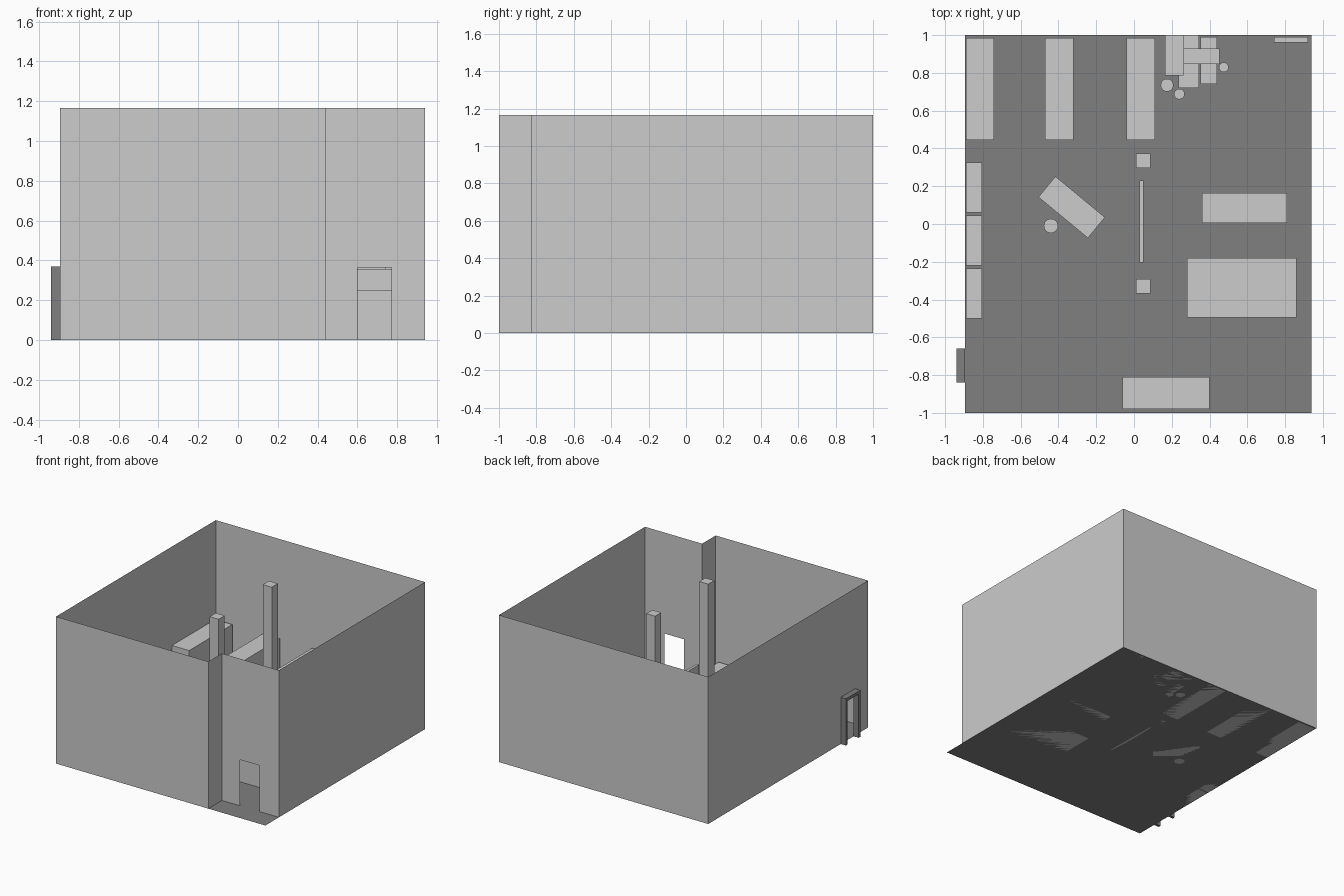
import bpy, bmesh, math
from mathutils import Matrix

cube = bpy.data.objects.get("Cube")
if cube:
    bpy.data.objects.remove(cube, do_unlink=True)


def material(name, value):
    m = bpy.data.materials.new(name)
    m.use_nodes = True
    colour = (value, value, value, 1)
    m.diffuse_color = colour
    m.node_tree.nodes["Principled BSDF"].inputs["Base Color"].default_value = colour
    return m


LIGHT = material("light grey", 0.604)
DARK = material("dark grey", 0.214)


def finish(name, bm, mat):
    mesh = bpy.data.meshes.new(name)
    bm.to_mesh(mesh)
    bm.free()
    mesh.materials.append(mat)
    obj = bpy.data.objects.new(name, mesh)
    bpy.context.collection.objects.link(obj)
    return obj


def box(name, x0, x1, y0, y1, top, bottom=0, mat=LIGHT, turn=0):
    bm = bmesh.new()
    bmesh.ops.create_cube(bm, size=1)
    place = (Matrix.Translation(((x0 + x1) / 2, (y0 + y1) / 2, (bottom + top) / 2))
             @ Matrix.Rotation(math.radians(turn), 4, "Z")
             @ Matrix.Diagonal((x1 - x0, y1 - y0, top - bottom, 1)))
    bm.transform(place)
    return finish(name, bm, mat)


def cylinder(name, x, y, radius, top):
    bm = bmesh.new()
    bmesh.ops.create_cone(bm, cap_ends=True, segments=24, radius1=radius, radius2=radius,
                          depth=top, matrix=Matrix.Translation((x, y, top / 2)))
    for f in bm.faces:
        f.smooth = abs(f.normal.z) < 0.5
    for e in bm.edges:
        e.smooth = e.calc_face_angle(0) < 0.6
    return finish(name, bm, LIGHT)


def panel(bm, a, b, z0, z1):
    corners = [(*a, z0), (*b, z0), (*b, z1), (*a, z1)]
    bm.faces.new([bm.verts.new(c) for c in corners])


# Room shell: thin walls with two door openings and a recessed entrance
L, R, F, B, H = -0.895, 0.94, -1, 1, 1.165
STEP_X, STEP_Y = 0.44, -0.83
outline = [(L, F), (STEP_X, F), (STEP_X, STEP_Y), (R, STEP_Y), (R, B), (L, B)]
openings = {2: (0.60, 0.77, 0.365), 5: (-0.68, -0.82, 0.345)}
bm = bmesh.new()
for i, a in enumerate(outline):
    b = outline[(i + 1) % len(outline)]
    if i not in openings:
        panel(bm, a, b, 0, H)
        continue
    s, e, top = openings[i]
    p, q = ((s, a[1]), (e, a[1])) if a[1] == b[1] else ((a[0], s), (a[0], e))
    panel(bm, a, p, 0, H)
    panel(bm, p, q, top, H)
    panel(bm, q, b, 0, H)
bmesh.ops.remove_doubles(bm, verts=bm.verts, dist=0.0001)
finish("walls", bm, LIGHT)

bm = bmesh.new()
bm.faces.new([bm.verts.new((x, y, 0)) for x, y in ((L, F), (R, F), (R, B), (L, B))])
finish("floor", bm, DARK)

# Side door frame
for label, y in (("front", -0.84), ("back", -0.68)):
    box("door_post_" + label, -0.94, L, y, y + 0.02, 0.37, mat=DARK)
box("door_lintel", -0.94, L, -0.82, -0.68, 0.37, 0.345, DARK)

# Pillars with a partition between them
for label, y in (("front", -0.33), ("back", 0.335)):
    box("pillar_" + label, 0.01, 0.088, y - 0.038, y + 0.038, H)
box("partition", 0.03, 0.05, -0.205, 0.23, 0.555)

# Row of tall shelves at the back
for i, x in enumerate((-0.89, -0.47, -0.04)):
    box(f"shelf_{i + 1}", x, x + 0.15, 0.445, 0.985, 0.385)

# Row of cabinets along the side wall
for i, y in enumerate((-0.5, -0.22, 0.06)):
    box(f"cabinet_{i + 1}", -0.89, -0.805, y, y + 0.265, 0.3)

# Loose furniture
box("wide_table", 0.28, 0.86, -0.495, -0.18, 0.25)
box("tall_cupboard", 0.36, 0.81, 0.005, 0.165, 0.357)
box("front_counter", -0.06, 0.40, -0.98, -0.81, 0.18)
box("angled_desk", -0.50, -0.16, 0.018, 0.16, 0.17, turn=-39.6)
cylinder("stool", -0.44, -0.01, 0.038, 0.1)
box("back_door", 0.74, 0.92, 0.96, 0.99, 0.365)

# Crates and barrels in the back corner
crates = [
    (0.165, 0.262, 0.785, 1.0, 0.15),
    (0.262, 0.345, 0.93, 1.0, 0.1),
    (0.352, 0.44, 0.93, 0.99, 0.1),
    (0.262, 0.453, 0.848, 0.93, 0.16),
    (0.352, 0.44, 0.742, 0.848, 0.1),
    (0.235, 0.345, 0.72, 0.848, 0.1),
]
for i, c in enumerate(crates):
    box(f"crate_{i + 1}", *c)
for i, (x, y, r) in enumerate(((0.175, 0.735, 0.034), (0.24, 0.688, 0.028), (0.475, 0.83, 0.026))):
    cylinder(f"barrel_{i + 1}", x, y, r, 0.1)
